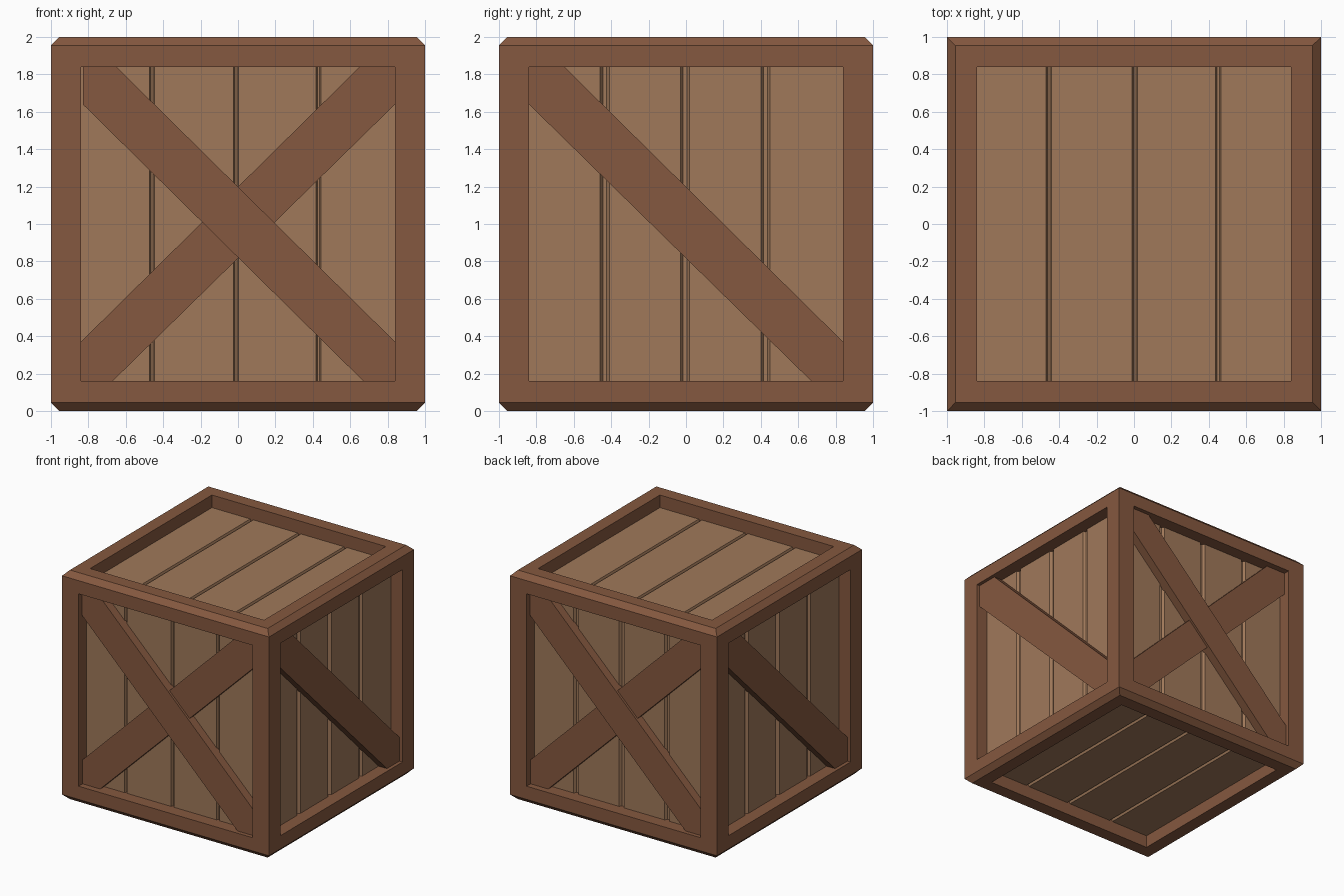
import bpy, bmesh
from mathutils import Matrix, Vector

if "Cube" in bpy.data.objects:
    bpy.data.objects.remove(bpy.data.objects["Cube"])


def material(name, color):
    m = bpy.data.materials.new(name)
    m.diffuse_color = (*color, 1)
    m.use_nodes = True
    m.node_tree.nodes["Principled BSDF"].inputs["Base Color"].default_value = m.diffuse_color
    return m


FRAME = material("frame_wood", (0.235, 0.098, 0.05))
PLANK = material("plank_wood", (0.35, 0.19, 0.102))


def loft(name, rings, mat, matrix=Matrix()):
    """Closed solid through rings with equal point counts."""
    bm = bmesh.new()
    loops = [[bm.verts.new(matrix @ Vector(p)) for p in r] for r in rings]
    n = len(loops[0])
    for a, b in zip(loops, loops[1:]):
        for i in range(n):
            j = (i + 1) % n
            bm.faces.new((a[i], a[j], b[j], b[i]))
    bm.faces.new(loops[0][::-1])
    bm.faces.new(loops[-1])
    bmesh.ops.recalc_face_normals(bm, faces=bm.faces)
    mesh = bpy.data.meshes.new(name)
    bm.to_mesh(mesh)
    bm.free()
    ob = bpy.data.objects.new(name, mesh)
    bpy.context.collection.objects.link(ob)
    if mat:
        mesh.materials.append(mat)
    return ob


def square(h, z, w=None):
    w = w or h
    return [(-h, -w, z), (h, -w, z), (h, w, z), (-h, w, z)]


# Frame: block with chamfered top and bottom edges, windows cut along each axis
C, H, IN = 0.045, 1.0, 0.84
frame = loft("frame", [square(H - C, 0), square(H, C), square(H, 2 - C), square(H - C, 2)], FRAME)
for axis, size in (("x", (3, IN, IN)), ("y", (IN, 3, IN)), ("z", (IN, IN, 3))):
    cutter = loft("cutter_" + axis, [square(size[0], 1 - size[2], size[1]),
                                     square(size[0], 1 + size[2], size[1])], FRAME)
    cutter.hide_render = True
    mod = frame.modifiers.new("window_" + axis, "BOOLEAN")
    mod.operation, mod.solver, mod.object = "DIFFERENCE", "EXACT", cutter
# Bake the cuts and drop the cutters
bpy.context.view_layer.update()
baked = bpy.data.meshes.new_from_object(frame.evaluated_get(bpy.context.evaluated_depsgraph_get()))
frame.modifiers.clear()
frame.data = baked
for ob in [o for o in bpy.data.objects if o.name.startswith("cutter_")]:
    bpy.data.objects.remove(ob)


def side_matrix(right, up):
    """Local u, v, w axes of a crate side; w points outward."""
    r, u = Vector(right), Vector(up)
    return Matrix.Translation((0, 0, 1)) @ Matrix((r, u, r.cross(u))).transposed().to_4x4()


def panel(name, m, grooves, width):
    """Plank panel with tapered grooves between the boards."""
    e, face, deep = 0.86, 0.89, 0.868
    prof = [(-e, 0.85), (-e, face)]
    for g in grooves:
        prof += [(g - width / 2, face), (g - width / 5, deep),
                 (g + width / 5, deep), (g + width / 2, face)]
    prof += [(e, face), (e, 0.85)]
    loft(name, [[(u, v, w) for u, w in prof] for v in (-e, e)], PLANK, m)


def brace(name, m, top, flip=1, left=-IN):
    """Diagonal board from top left to bottom right, clipped to the window."""
    pts = [(left, 0.64), (0.67, -IN), (IN, -IN), (IN, -0.63), (-0.65, IN), (left, IN)]
    loft(name, [[(u * flip, v, w) for u, v in pts] for w in (0.88, top)], FRAME, m)


Z = (0, 0, 1)
sides = {
    "front": ((1, 0, 0), Z, (-0.46, -0.01, 0.43), 0.026),
    "back": ((-1, 0, 0), Z, (-0.44, 0.0, 0.44), 0.045),
    "right": ((0, 1, 0), Z, (-0.435, -0.005, 0.425), 0.05),
    "left": ((0, -1, 0), Z, (-0.435, -0.005, 0.425), 0.05),
    "top": ((1, 0, 0), (0, 1, 0), (-0.455, 0.005, 0.45), 0.03),
    "bottom": ((-1, 0, 0), (0, 1, 0), (-0.45, -0.005, 0.455), 0.03),
}
for side, (right, up, grooves, width) in sides.items():
    m = side_matrix(right, up)
    panel(side + "_planks", m, grooves, width)
    # Crossed braces front and back, single diagonals on the sides
    if side in ("front", "back"):
        brace(side + "_brace_outer", m, 0.965, left=-0.83)
        brace(side + "_brace_inner", m, 0.945, flip=-1)
    elif side in ("right", "left"):
        brace(side + "_brace", m, 0.97)
